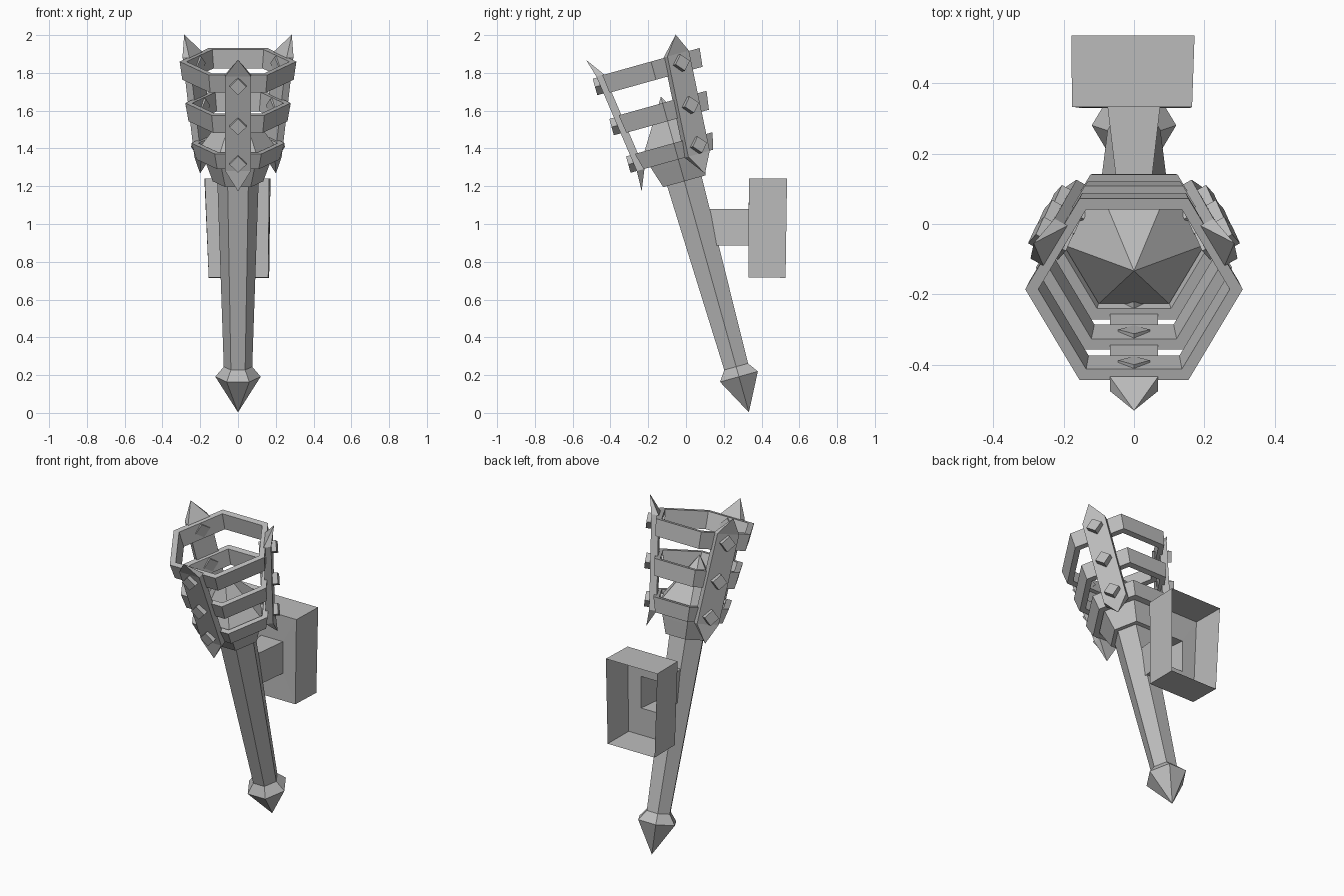
import bpy, bmesh
from math import cos, sin, radians
from mathutils import Matrix, Vector

cube = bpy.data.objects.get("Cube")
if cube:
    bpy.data.objects.remove(cube, do_unlink=True)

grey = bpy.data.materials.new("stone_grey")
grey.use_nodes = True
COLOUR = (0.5, 0.5, 0.5, 1)
grey.diffuse_color = COLOUR
grey.node_tree.nodes["Principled BSDF"].inputs["Base Color"].default_value = COLOUR

# Leaning frame of the torch: local z runs from the pommel tip to the head
LEAN = Matrix.Translation((0, 0.333, 0.003)) @ Matrix.Rotation(radians(15.6), 4, 'X')


def loft(name, loops, matrix=LEAN, caps=True, cyclic=False):
    """Skin a list of loops; a loop of one point makes a tip."""
    bm = bmesh.new()
    rows = [[bm.verts.new(p) for p in loop] for loop in loops]
    pairs = list(zip(rows, rows[1:]))
    if cyclic:
        pairs.append((rows[-1], rows[0]))
    for a, b in pairs:
        n = max(len(a), len(b))
        for i in range(n):
            j = (i + 1) % n
            corners = [a[i % len(a)], a[j % len(a)], b[j % len(b)], b[i % len(b)]]
            bm.faces.new(list(dict.fromkeys(corners)))
    if caps and not cyclic:
        for row in (rows[0], rows[-1]):
            if len(row) > 2:
                bm.faces.new(row)
    bmesh.ops.recalc_face_normals(bm, faces=bm.faces)
    mesh = bpy.data.meshes.new(name)
    bm.to_mesh(mesh)
    bm.free()
    mesh.materials.append(grey)
    obj = bpy.data.objects.new(name, mesh)
    obj.matrix_world = matrix
    bpy.context.collection.objects.link(obj)
    return obj


def hexagon(r, z):
    return [Vector((r * cos(radians(a)), r * sin(radians(a)), z)) for a in range(0, 360, 60)]


def rect_y(x0, x1, z0, z1, y):
    return [(x0, y, z0), (x1, y, z0), (x1, y, z1), (x0, y, z1)]


# Shaft, pommel, cup and flame
loft("shaft", [hexagon(0.075, 0.24), hexagon(0.11, 1.29)])
loft("pommel", [[(0, 0, 0)], hexagon(0.12, 0.196), hexagon(0.072, 0.255)])
loft("cup", [hexagon(0.134, 1.27), hexagon(0.168, 1.365), hexagon(0.2, 1.46)])
loft("flame", [hexagon(0.2, 1.46), [(0, 0, 1.734)]])

# Cage rings: bottom height, top height, bottom radius, top radius
WALL = 0.037
RINGS = {
    "lower": (1.39, 1.48, 0.22, 0.247),
    "middle": (1.60, 1.70, 0.262, 0.279),
    "upper": (1.828, 1.928, 0.295, 0.309),
}
for level, (z0, z1, r0, r1) in RINGS.items():
    loft(level + "_ring", [hexagon(r0, z0), hexagon(r1, z1),
                           hexagon(r1 - WALL, z1), hexagon(r0 - WALL, z0)], cyclic=True)


def strut_section(a, z):
    w, y0, y1 = 0.068, -a - 0.032, -a + 0.01
    return [(-w, y0, z), (w, y0, z), (w, y1, z), (-w, y1, z)]


# Spiked struts on three sides, each studded where it crosses a ring
for side, turn in (("front", 0), ("back_right", 120), ("back_left", 240)):
    frame = LEAN @ Matrix.Rotation(radians(turn), 4, 'Z')
    loft(side + "_strut", [[(0, -0.232, 1.28)], strut_section(0.196, 1.39),
                           strut_section(0.268, 1.93), [(0, -0.329, 2.03)]], frame)
    for level, (z0, z1, r0, r1) in RINGS.items():
        z, a, d = (z0 + z1) / 2, (r0 + r1) / 2 * cos(radians(30)), 0.045
        ends = [[(-d, y, z), (0, y, z - d), (d, y, z), (0, y, z + d)]
                for y in (-a - 0.06, -a + 0.038)]
        loft(f"{side}_{level}_stud", ends, frame)

# Wall bracket: hollow arm flaring into an open-backed box
back = [(-0.155, 0.527, 0.715), (0.165, 0.527, 0.715), (0.172, 0.535, 1.24), (-0.178, 0.535, 1.24)]
front = [(-0.155, 0.33, 0.718), (0.16, 0.33, 0.718), (0.165, 0.333, 1.24), (-0.176, 0.333, 1.24)]
loft("wall_bracket", [rect_y(-0.045, 0.045, 0.885, 1.08, 0.08),
                      rect_y(-0.075, 0.074, 0.885, 1.08, 0.332),
                      front, back], Matrix.Identity(4), caps=False)
